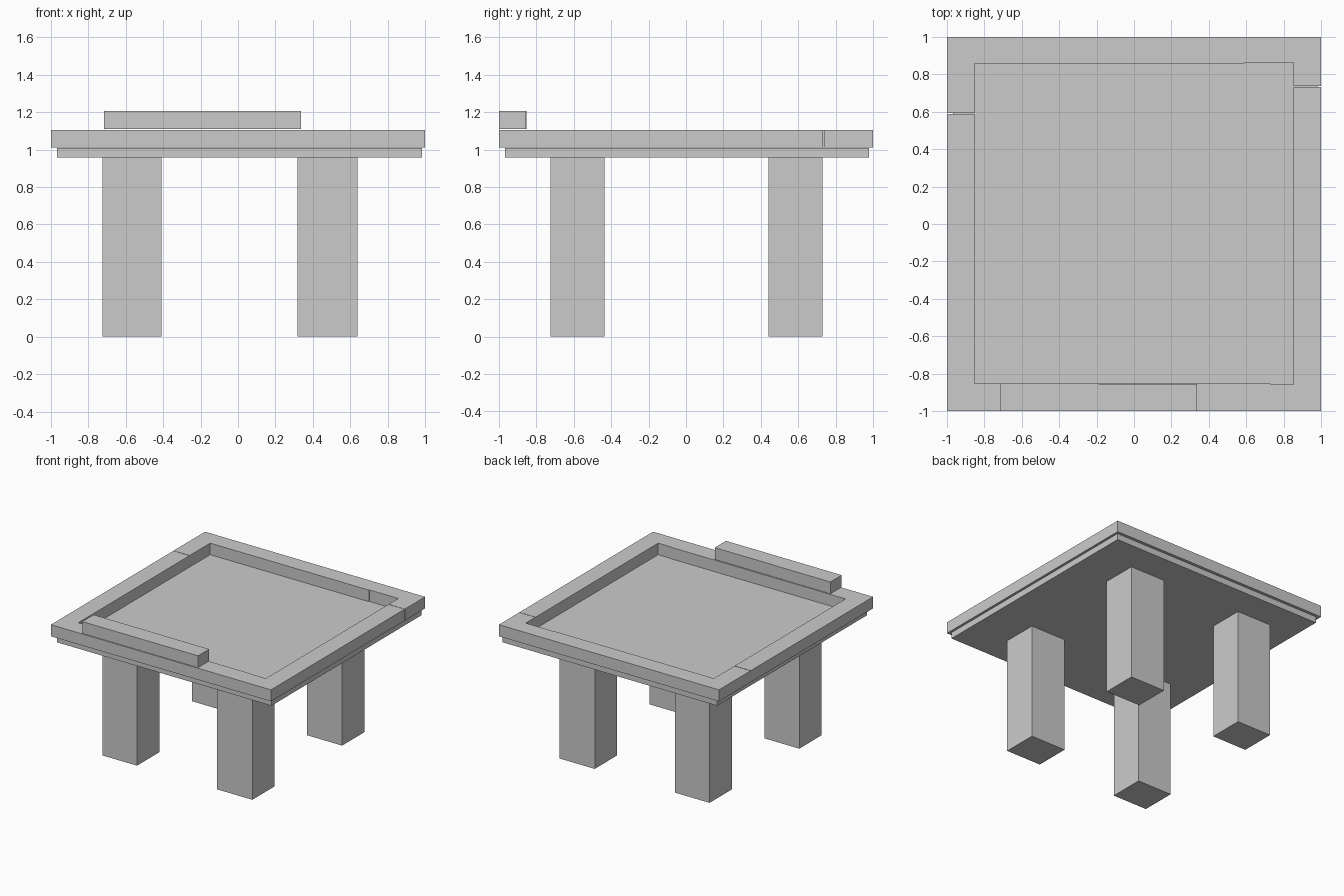
import bpy, bmesh

if "Cube" in bpy.data.objects:
    bpy.data.objects.remove(bpy.data.objects["Cube"])


def prism(name, outline, z0, z1):
    """Extrude a counter-clockwise plan outline from z0 up to z1."""
    bm = bmesh.new()
    face = bm.faces.new([bm.verts.new((x, y, z0)) for x, y in outline])
    result = bmesh.ops.extrude_face_region(bm, geom=[face], use_keep_orig=True)
    for item in result["geom"]:
        if isinstance(item, bmesh.types.BMVert):
            item.co.z = z1
    bmesh.ops.recalc_face_normals(bm, faces=bm.faces)
    mesh = bpy.data.meshes.new(name)
    bm.to_mesh(mesh)
    bm.free()
    obj = bpy.data.objects.new(name, mesh)
    bpy.context.collection.objects.link(obj)
    return obj


def box(name, x0, x1, y0, y1, z0, z1):
    return prism(name, [(x0, y0), (x1, y0), (x1, y1), (x0, y1)], z0, z1)


# Four square legs
for side, x0, x1 in (("left", -0.725, -0.41), ("right", 0.318, 0.638)):
    for end, y0, y1 in (("front", -0.725, -0.435), ("back", 0.44, 0.73)):
        box(f"{end}_{side}_leg", x0, x1, y0, y1, 0.0, 0.957)

# Table top panel
box("table_top", -0.967, 0.982, -0.968, 0.978, 0.957, 1.008)

# Raised rim in two U-shaped halves, with narrow joints at the sides
LEFT_JOINT, RIGHT_JOINT, GAP = 0.59, 0.735, 0.002
OUT, IN = 1.0, 0.853
prism("front_rim", [
    (-OUT, -OUT), (OUT, -OUT), (OUT, RIGHT_JOINT - GAP), (IN, RIGHT_JOINT - GAP),
    (IN, -0.857), (0.73, -0.857), (0.73, -IN),
    (-IN, -IN), (-IN, LEFT_JOINT - GAP), (-OUT, LEFT_JOINT - GAP)], 1.01, 1.105)
prism("back_rim", [
    (OUT, OUT), (-OUT, OUT), (-OUT, LEFT_JOINT + GAP), (-IN, LEFT_JOINT + GAP),
    (-IN, 0.857), (0.59, 0.857), (0.59, 0.862),
    (IN, 0.862), (IN, RIGHT_JOINT + GAP), (OUT, RIGHT_JOINT + GAP)], 1.01, 1.105)

# Raised bar on the front rim, with a small step on its inner face
prism("front_bar", [
    (-0.715, -OUT), (0.337, -OUT), (0.337, -0.855), (-0.19, -0.855),
    (-0.19, -0.853), (-0.715, -0.853)], 1.11, 1.207)
